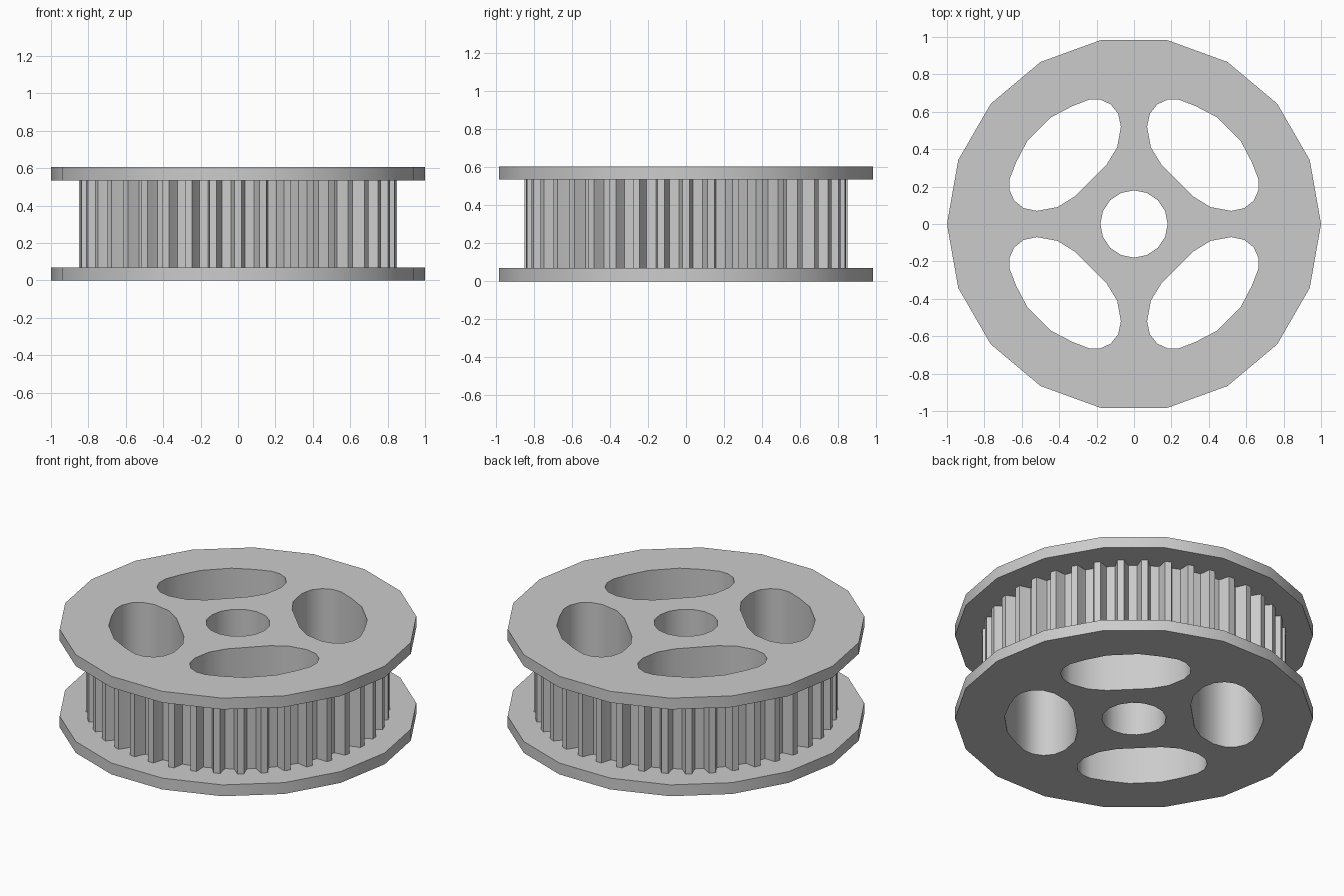
import bpy, bmesh, math
from math import cos, sin, tau

cube = bpy.data.objects.get("Cube")
if cube:
    bpy.data.objects.remove(cube, do_unlink=True)

grey = bpy.data.materials.new("plain_grey")
grey.use_nodes = True
grey.diffuse_color = (0.6, 0.6, 0.6, 1)
grey.node_tree.nodes["Principled BSDF"].inputs["Base Color"].default_value = (0.6, 0.6, 0.6, 1)

HEIGHT, FLANGE, TEETH = 0.605, 0.07, 40


def ring(radius, sides):
    return [(radius * cos(tau * i / sides), radius * sin(tau * i / sides)) for i in range(sides)]


def gear(tip, root):
    # Narrow tapered teeth with rounded-out valleys
    pitch = tau / TEETH
    steps = [(-0.30, root), (-0.24, root + 0.02), (-0.14, tip), (0.14, tip),
             (0.24, root + 0.02), (0.30, root)]
    return [(r * cos((i + f) * pitch), r * sin((i + f) * pitch))
            for i in range(TEETH) for f, r in steps]


def slots():
    # Half of one opening, mirrored over the diagonal, then turned four times
    half = [(0.32, 0.145), (0.41, 0.09), (0.52, 0.07), (0.59, 0.085), (0.64, 0.125),
            (0.665, 0.18), (0.665, 0.24), (0.63, 0.33), (0.57, 0.445)]
    loop = half + [(y, x) for x, y in reversed(half)]
    result = []
    for _ in range(4):
        result.append(loop)
        loop = [(-y, x) for x, y in loop]
    return result


def plate(name, outline, low, high):
    # Filled outline with bore and slots, extruded between two heights
    curve = bpy.data.curves.new(name + "_profile", "CURVE")
    curve.dimensions = "2D"
    curve.fill_mode = "BOTH"
    curve.extrude = (high - low) / 2
    for points in [outline, ring(0.18, 16)] + slots():
        spline = curve.splines.new("POLY")
        spline.points.add(len(points) - 1)
        for point, (x, y) in zip(spline.points, points):
            point.co = (x, y, 0, 1)
        spline.use_cyclic_u = True
    helper = bpy.data.objects.new(name + "_profile", curve)
    bpy.context.collection.objects.link(helper)
    bpy.context.view_layer.update()
    graph = bpy.context.evaluated_depsgraph_get()
    mesh = bpy.data.meshes.new_from_object(helper.evaluated_get(graph))
    bpy.data.objects.remove(helper, do_unlink=True)

    bm = bmesh.new()
    bm.from_mesh(mesh)
    bmesh.ops.remove_doubles(bm, verts=bm.verts, dist=0.0005)
    bmesh.ops.translate(bm, verts=bm.verts, vec=(0, 0, (low + high) / 2))
    bmesh.ops.recalc_face_normals(bm, faces=bm.faces)
    for face in bm.faces:
        face.material_index = 0
    bm.to_mesh(mesh)
    bm.free()

    mesh.materials.clear()
    mesh.materials.append(grey)
    mesh.shade_smooth()
    mesh.set_sharp_from_angle(angle=math.radians(30))
    mesh.name = name
    bpy.context.collection.objects.link(bpy.data.objects.new(name, mesh))


plate("lower_flange", ring(1, 18), 0, FLANGE)
plate("toothed_hub", gear(0.85, 0.785), FLANGE, HEIGHT - FLANGE)
plate("upper_flange", ring(1, 18), HEIGHT - FLANGE, HEIGHT)
